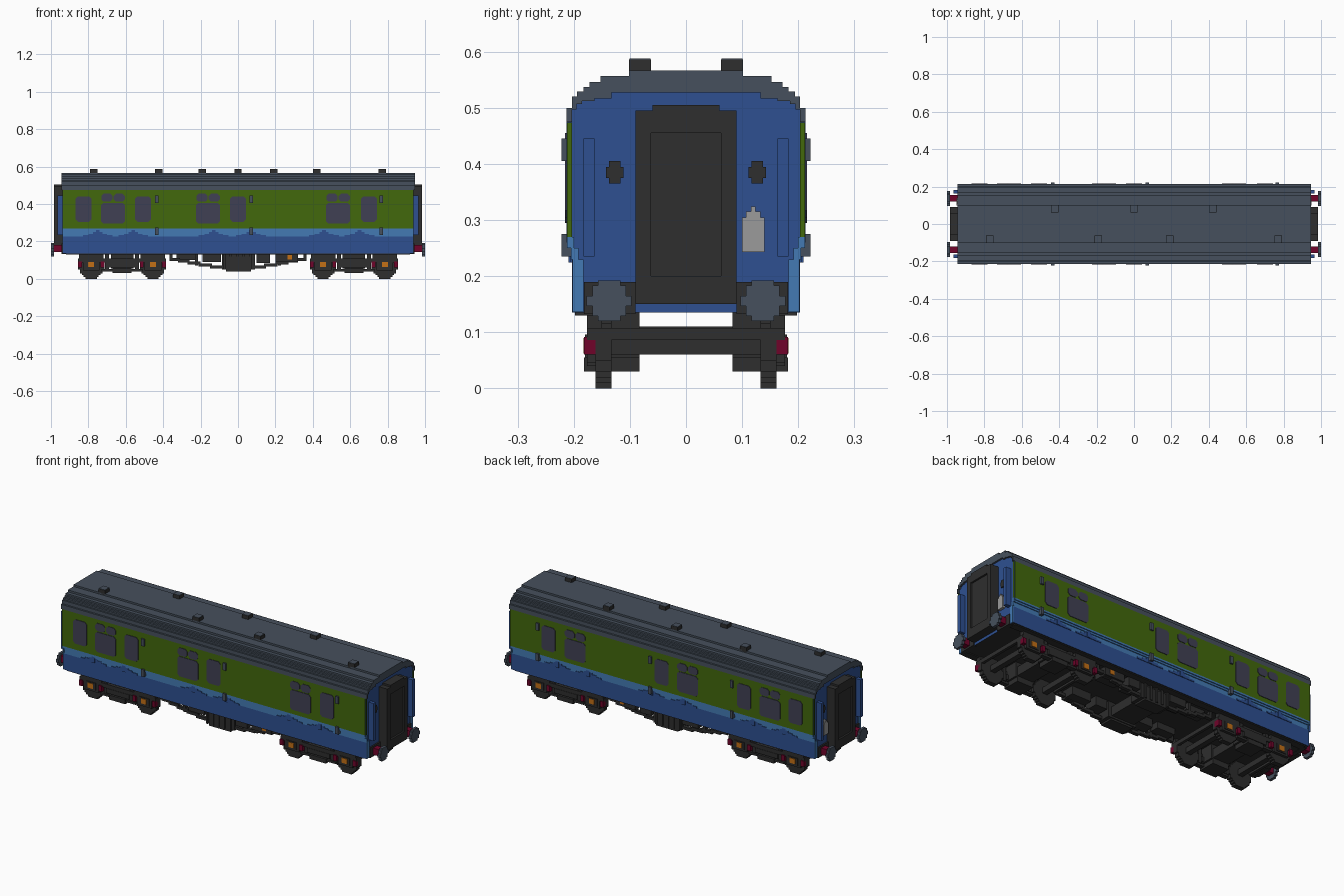
import bpy
import bmesh
from math import sqrt
from mathutils import Vector

UNIT = 0.01  # every length below is in hundredths

cube = bpy.data.objects.get("Cube")
if cube:
    bpy.data.objects.remove(cube, do_unlink=True)


def linear(value):
    value /= 255
    return value / 12.92 if value <= 0.04045 else ((value + 0.055) / 1.055) ** 2.4


def material(name, red, green, blue):
    mat = bpy.data.materials.new(name)
    colour = (linear(red), linear(green), linear(blue), 1)
    mat.diffuse_color = colour
    mat.use_nodes = True
    mat.node_tree.nodes["Principled BSDF"].inputs["Base Color"].default_value = colour
    return mat


SLATE = material("roof slate", 70, 80, 93)
CHARCOAL = material("charcoal", 46, 46, 46)
BLUE = material("deep blue", 46, 80, 145)
SKY = material("light blue", 67, 122, 180)
GREEN = material("leaf green", 66, 104, 12)
GLASS = material("dark glass", 64, 64, 84)
RED = material("crimson", 112, 4, 42)
ORANGE = material("orange", 195, 112, 22)
GREY = material("pale grey", 155, 155, 155)


def finish(bm, name, *mats):
    bmesh.ops.recalc_face_normals(bm, faces=bm.faces[:])
    mesh = bpy.data.meshes.new(name)
    bm.to_mesh(mesh)
    bm.free()
    for mat in mats:
        mesh.materials.append(mat)
    obj = bpy.data.objects.new(name, mesh)
    bpy.context.collection.objects.link(obj)
    return obj


def box(bm, x0, x1, y0, y1, z0, z1):
    made = bmesh.ops.create_cube(bm, size=1)["verts"]
    for v in made:
        v.co = Vector((x1 if v.co.x > 0 else x0, y1 if v.co.y > 0 else y0,
                       z1 if v.co.z > 0 else z0)) * UNIT


def boxes(name, mat, items, mirror="xy"):
    """One mesh of boxes, repeated across the chosen axes."""
    bm = bmesh.new()
    for sx in (1, -1) if "x" in mirror else (1,):
        for sy in (1, -1) if "y" in mirror else (1,):
            for x0, x1, y0, y1, z0, z1 in items:
                xs, ys = sorted((sx * x0, sx * x1)), sorted((sy * y0, sy * y1))
                box(bm, *xs, *ys, z0, z1)
    return finish(bm, name, mat)


def prism(bm, points, axis, start, end):
    """Extrude an outline along x (points are y, z) or y (points are x, z)."""
    def place(p, depth):
        co = (depth, p[0], p[1]) if axis == "x" else (p[0], depth, p[1])
        return bm.verts.new(Vector(co) * UNIT)
    first = [place(p, start) for p in points]
    last = [place(p, end) for p in points]
    bm.faces.new(first)
    bm.faces.new(last)
    for i in range(len(points)):
        j = (i + 1) % len(points)
        bm.faces.new((first[i], first[j], last[j], last[i]))


def disc_rows(axis, cx, cy, cz, radius, depth):
    """Blocky disc as stacked rows of boxes, facing along the axis."""
    rows, count = [], round(radius)
    step = radius / count
    for i in range(-count, count):
        low = i * step
        half = round(sqrt(radius ** 2 - (low + step / 2) ** 2))
        a, b = (depth / 2, half) if axis == "x" else (half, depth / 2)
        rows.append((cx - a, cx + a, cy - b, cy + b, cz + low, cz + low + step))
    return rows


def stairs(steps, base):
    """Half outline of a stepped arch, from its foot to its crown."""
    points, z = [], base
    for half, top in steps:
        points += [(half, z), (half, top)]
        z = top
    return points


def mirrored(half):
    return half + [(-y, z) for y, z in reversed(half)]


# Body shell: blue skirt, light blue waist, green upper sides, blue ends
inner = stairs([(20.3, 49.7), (19.5, 50.7), (18.5, 51.2), (16.3, 51.7), (13.3, 52.7)], 47.5)
outer = stairs([(21.3, 50), (20.3, 52), (19.4, 52.9), (18.3, 53.7),
                (17.2, 54.6), (15.2, 55.7), (10.2, 56.7)], 47.5)
side = [(20.3, 13.5), (20.3, 22.5), (20.3, 25), (20.8, 25), (20.8, 26), (21.3, 26),
        (21.3, 27), (21.3, 47.5)]
bm = bmesh.new()
prism(bm, mirrored(side + inner), "x", -93.5, 93.5)
bm.normal_update()
for face in bm.faces:
    z = face.calc_center_median().z / UNIT
    if abs(face.normal.x) > 0.5:
        face.material_index = 0
    elif z < 14:
        face.material_index = 3
    else:
        face.material_index = 0 if z < 22.5 else 1 if z < 27 else 2
finish(bm, "body", BLUE, SKY, GREEN, CHARCOAL)

# Stepped roof arch, overhanging the ends
bm = bmesh.new()
prism(bm, mirrored(outer) + mirrored(inner)[::-1], "x", -94.5, 94.5)
finish(bm, "roof", SLATE)

# Painted edges of the side walls at each end
boxes("side_edge_lower", SKY, [(93, 93.9, 18.3, 20.2, 13.6, 23), (93, 93.9, 19.2, 20.5, 23, 25),
                               (93, 93.9, 20, 21.2, 25, 27)])
boxes("side_edge_upper", GREEN, [(93, 93.9, 20.3, 21.2, 27, 47.4)])

# Blue peaks painted over the light blue waist
peaks = []
for x in (-75, -56, -13, 7, 46, 65):
    for half, top in ((8, 23.3), (5, 24), (2.5, 25), (1, 26)):
        peaks.append((x - half, x + half, 20, 20.9 if top > 25 else 20.6, 22.4, top))
boxes("waist_peaks", BLUE, peaks, "y")

# Windows: plain ones, and wide ones with two vent panes above
bm = bmesh.new()


def pane(x, half, low, high, cut):
    outline = mirrored([(half - cut, low), (half, low + cut), (half, high - cut), (half - cut, high)])
    for sign in (1, -1):
        prism(bm, [(x + px, z) for px, z in outline], "y", sign * 21, sign * 21.6)


for x in (-82.6, -50.8, 0, 70):
    pane(x, 4.2, 30.5, 44, 1.2)
for x in (-66.8, -16, 53.5):
    pane(x, 6.4, 29.5, 40.6, 1.2)
    for shift in (-3.3, 3.3):
        pane(x + shift, 3, 41.2, 45.5, 1.2)
finish(bm, "windows", GLASS)

# Door hinges
hinges = [(x - 0.9, x + 0.9, 20, 22.2, z, z + 4) for x in (-43.5, 7, 76.5) for z in (23.5, 40.5)]
boxes("door_hinges", SLATE, hinges, "y")

# Roof vents with slate lids
vents = [(x, y) for x, y in ((-42.5, 8.2), (0, 8.2), (42, 8.2), (-77, -8.2),
                             (-19, -8.2), (19, -8.2), (77, -8.2))]
boxes("roof_vents", CHARCOAL, [(x - 2, x + 2, y - 2, y + 2, 56, 58.6) for x, y in vents], "")
boxes("vent_lids", SLATE, [(x - 1.9, x + 1.9, y - 1.9, y + 1.9, 58.5, 58.8) for x, y in vents], "")

# Gangway connection at each end
boxes("gangway", CHARCOAL, [(93, 98.5, 6.2, 9, 15, 49.5), (93, 98.5, -6.2, 6.2, 45.5, 49.5),
                            (93, 98.5, -6.2, 6.2, 15, 20), (93, 97.5, -6.2, 6.2, 20, 45.5),
                            (93, 98.5, -6, 6, 49.5, 50.5)])

# End fittings: handrails, lamp irons and junction box
boxes("end_handrails", BLUE, [(93, 96.5, 16.3, 18.3, 23.5, 44.5)])
boxes("end_lamps", CHARCOAL, [(93, 94.1, 11.7, 13.7, 36.5, 40.5), (93, 94, 11.1, 14.3, 37.5, 39.5)])
boxes("junction_box", GREY, [(93, 95, 10, 14, 24.3, 30.5), (93, 95, 10.7, 13.3, 30.5, 31.5),
                             (93, 95, 11.6, 12.4, 31.5, 32.4)], "x")

# Buffers and their beams
boxes("buffer_beams", CHARCOAL, [(92, 94.3, 9, 18.2, 13.3, 19)])
boxes("buffer_shanks", RED, [(94, 98.6, 11.9, 15.5, 14.3, 18)])
boxes("buffer_heads", SLATE, disc_rows("x", 99.25, 13.7, 15.6, 3.6, 1.5))

# Solebars beneath the body sides
boxes("solebars", CHARCOAL, [(-92, 92, 16, 19.8, 13, 13.8)], "y")

# Bogies
wheels, frames, reds, oranges = [], [], [], []
for axle in (45.5, 78.5):
    wheels += disc_rows("y", axle, 14.7, 6.8, 6.8, 2.8)
    frames += [(axle - 1.5, axle + 1.5, -14, 14, 6, 9),
               (axle - 4.5, axle + 4.5, 14, 17.6, 4.5, 10.5),
               (axle - 3, axle + 3, 14, 18, 5.5, 9.6),
               (axle - 6.5, axle + 6.5, 15, 17.6, 10, 13.2)]
    for shift in (-6, 6):
        reds.append((axle + shift - 1, axle + shift + 1, 15, 18.2, 6, 9.2))
    oranges.append((axle - 1.6, axle + 1.6, 17, 18.3, 6.2, 9))
frames += [(38.5, 85.5, 15, 17.6, 8.6, 10.8), (51, 73, 15, 17.6, 4, 5.2),
           (55, 69, 14, 17.8, 6, 8.6), (57, 67, 8.3, 18.2, 3, 5.5),
           (56, 68, 8.3, 16, 5.5, 13.6), (57, 67, -9, 9, 6, 11),
           (53, 55, 14.5, 17, 5, 13.4), (69, 71, 14.5, 17, 5, 13.4),
           (38.5, 40, -16, 16, 8.6, 10.8), (84, 85.5, -16, 16, 8.6, 10.8)]
boxes("wheels", CHARCOAL, wheels)
boxes("bogie_frames", CHARCOAL, frames)
boxes("bogie_brackets", RED, reds)
boxes("axlebox_covers", ORANGE, oranges)

# Truss rods stepping down to the middle
truss = [(start, end, 13.5, 15.5, low, low + 1.6) for start, end, low in
         ((31, 36.5, 9.6), (26, 32, 8.6), (20, 27, 7.6), (14, 21, 6.6), (8, 15, 5.6))]
truss += [(35, 36.5, 13.5, 15.5, 10, 13.6), (21.5, 23, 13.5, 15.5, 7, 13.6)]
boxes("truss_rods", CHARCOAL, truss)

# Equipment boxes under the floor
boxes("underfloor_boxes", CHARCOAL, [(-19, -9, 8.5, 16.5, 9, 13.6), (10, 17, 8.5, 16.5, 8.5, 13.6),
                                     (20, 32, 8.5, 16.5, 9, 13.6), (-33, -22, 8.5, 14, 10, 13.6),
                                     (-8.5, 9, 8.5, 16, 5, 13.6), (-6.5, 7, 9, 16.5, 4, 12)], "y")
boxes("centre_tank", CHARCOAL, [(-7, 7, -9, 9, 6, 11)], "")
boxes("box_ribs", CHARCOAL, [(x, x + 1.2, 15, 17, 5, 13.5) for x in (-8, -4.5, -1, 2.5, 6)], "y")
boxes("equipment_label", ORANGE, [(26.5, 29, 16, 16.8, 10.3, 12.6)], "y")
